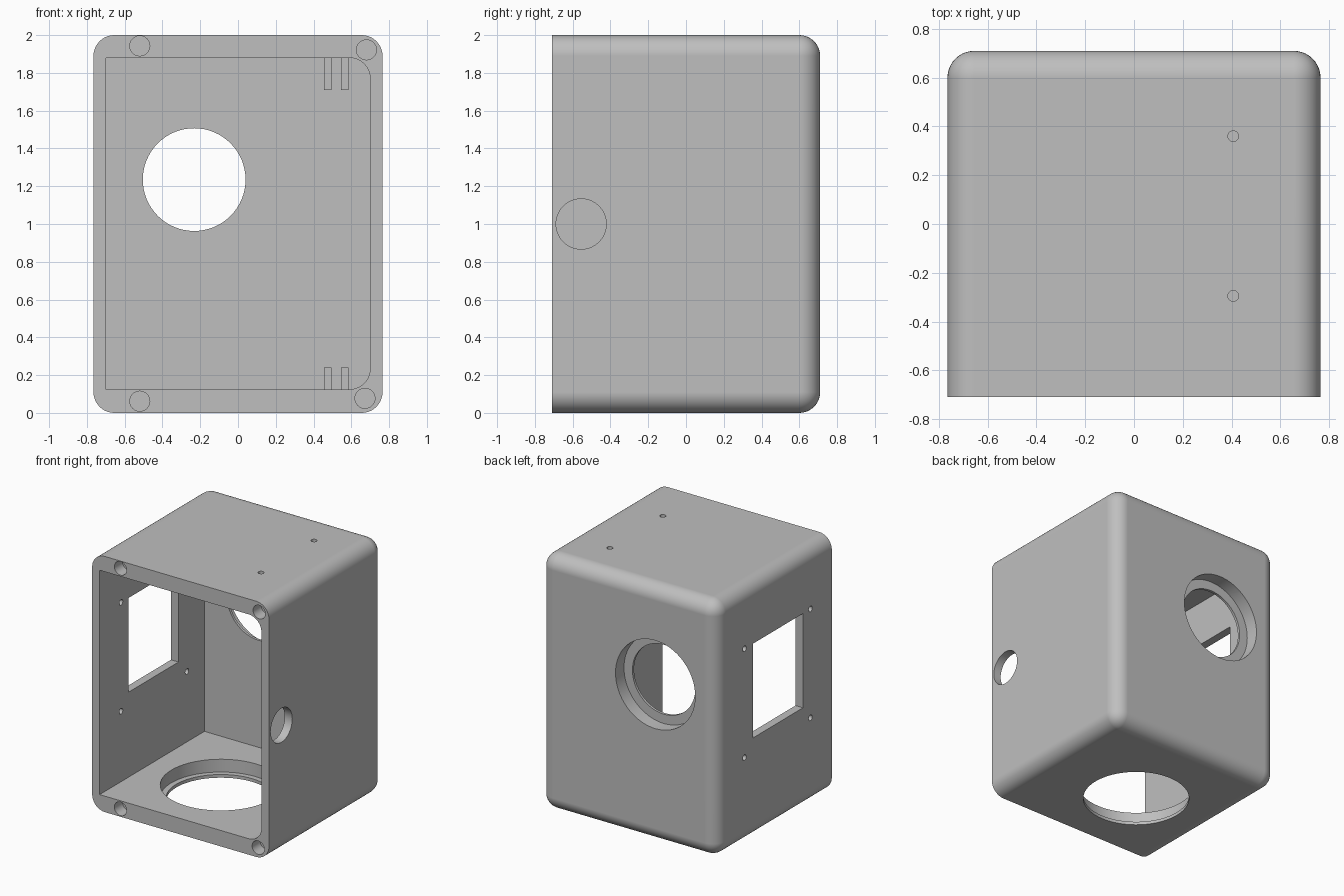
import bpy
import bmesh
from math import pi
from mathutils import Matrix, Vector

if "Cube" in bpy.data.objects:
    bpy.data.objects.remove(bpy.data.objects["Cube"], do_unlink=True)

# Overall sizes
HX, HY, HEIGHT = 0.765, 0.71, 2.0
IN_X, IN_BACK = 0.70, 0.585
IN_LOW, IN_HIGH = 0.125, 1.88
ROUND = 0.11

grey = bpy.data.materials.new("light_grey_plastic")
grey.use_nodes = True
colour = (0.52, 0.52, 0.52, 1)
grey.diffuse_color = colour
grey.node_tree.nodes["Principled BSDF"].inputs["Base Color"].default_value = colour


def finish(bm, name):
    mesh = bpy.data.meshes.new(name)
    bmesh.ops.recalc_face_normals(bm, faces=bm.faces)
    bm.to_mesh(mesh)
    bm.free()
    mesh.materials.append(grey)
    obj = bpy.data.objects.new(name, mesh)
    bpy.context.scene.collection.objects.link(obj)
    return obj


def box(name, low, high, rounded=None, segments=10):
    """Box between two corners; rounded(edge midpoint, direction) picks edges to fillet."""
    low, high = Vector(low), Vector(high)
    bm = bmesh.new()
    bmesh.ops.create_cube(bm, size=1)
    for v in bm.verts:
        v.co = Vector([(l + h) / 2 + c * (h - l) for l, h, c in zip(low, high, v.co)])
    if rounded:
        edges = [e for e in bm.edges
                 if rounded((e.verts[0].co + e.verts[1].co) / 2,
                            (e.verts[0].co - e.verts[1].co).normalized())]
        bmesh.ops.bevel(bm, geom=edges, offset=ROUND, segments=segments,
                        profile=0.5, affect='EDGES')
    return finish(bm, name)


def drill(axis, centre, radius, length, sides=64):
    """Cylinder cutter centred on a point, running along one axis."""
    turn = {"x": Matrix.Rotation(pi / 2, 4, 'Y'),
            "y": Matrix.Rotation(pi / 2, 4, 'X'),
            "z": Matrix.Identity(4)}[axis]
    bm = bmesh.new()
    bmesh.ops.create_cone(bm, cap_ends=True, segments=sides, radius1=radius,
                          radius2=radius, depth=length,
                          matrix=Matrix.Translation(centre) @ turn)
    return finish(bm, "cutter")


def carve(obj, cutter):
    cutter.hide_render = True
    bpy.context.view_layer.objects.active = obj
    mod = obj.modifiers.new("cut", 'BOOLEAN')
    mod.operation = 'DIFFERENCE'
    mod.solver = 'EXACT'
    mod.object = cutter
    bpy.ops.object.modifier_apply(modifier=mod.name)
    bpy.data.objects.remove(cutter, do_unlink=True)


# Shell: every edge is rounded except those around the open front
shell = box("housing_shell", (-HX, -HY, 0), (HX, HY, HEIGHT),
            lambda mid, d: mid.y > -HY + 0.01)

# Main cavity, rounded only along its two left corners
carve(shell, box("cutter", (-IN_X, -1, IN_LOW), (IN_X, IN_BACK, IN_HIGH),
                 lambda mid, d: abs(d.y) > 0.9 and mid.x > 0))

# Rear opening with a recess on the outside
rear = (-0.232, HY, 1.235)
carve(shell, drill("y", rear, 0.272, 0.5))
carve(shell, drill("y", rear, 0.345, 0.21))

# Floor opening with a recess on the inside
floor_x, floor_y = -0.09, -0.083
carve(shell, drill("z", (floor_x, floor_y, 0), 0.388, 0.4))
carve(shell, drill("z", (floor_x, floor_y, 0.225), 0.43, 0.4))

# Rectangular window and its four screw holes
carve(shell, box("cutter", (-1, -0.353, 0.79), (-0.6, 0.264, 1.527)))
for y in (-0.446, 0.369):
    for z in (0.676, 1.528):
        carve(shell, drill("x", (-HX, y, z), 0.022, 0.4, 24))

# Round cable hole in the opposite side
carve(shell, drill("x", (HX, -0.555, 1.0), 0.133, 0.4))

# Two small holes through the roof
for y in (-0.295, 0.36):
    carve(shell, drill("z", (0.407, y, HEIGHT), 0.022, 0.4, 24))

# Blind sockets in the front rim
for x, z in ((-0.52, 1.943), (0.68, 1.922), (-0.52, 0.062), (0.672, 0.077)):
    carve(shell, drill("y", (x, -HY, z), 0.053, 0.2, 32))

# Paired guide ribs that hold a board, on the roof and the floor
for side, x in (("inner", 0.455), ("outer", 0.545)):
    for level, low, high in (("upper", 1.71, IN_HIGH + 0.01),
                             ("lower", IN_LOW - 0.01, 0.24)):
        box(f"{level}_{side}_guide_rib", (x, -0.25, low), (x + 0.04, IN_BACK + 0.01, high))

# Smooth fillets and bores, crisp edges elsewhere
for obj in bpy.context.selected_objects:
    obj.select_set(False)
shell.select_set(True)
bpy.context.view_layer.objects.active = shell
bpy.ops.object.shade_smooth_by_angle(angle=pi / 6)
weighted = shell.modifiers.new("flat_face_normals", 'WEIGHTED_NORMAL')
weighted.keep_sharp = True
